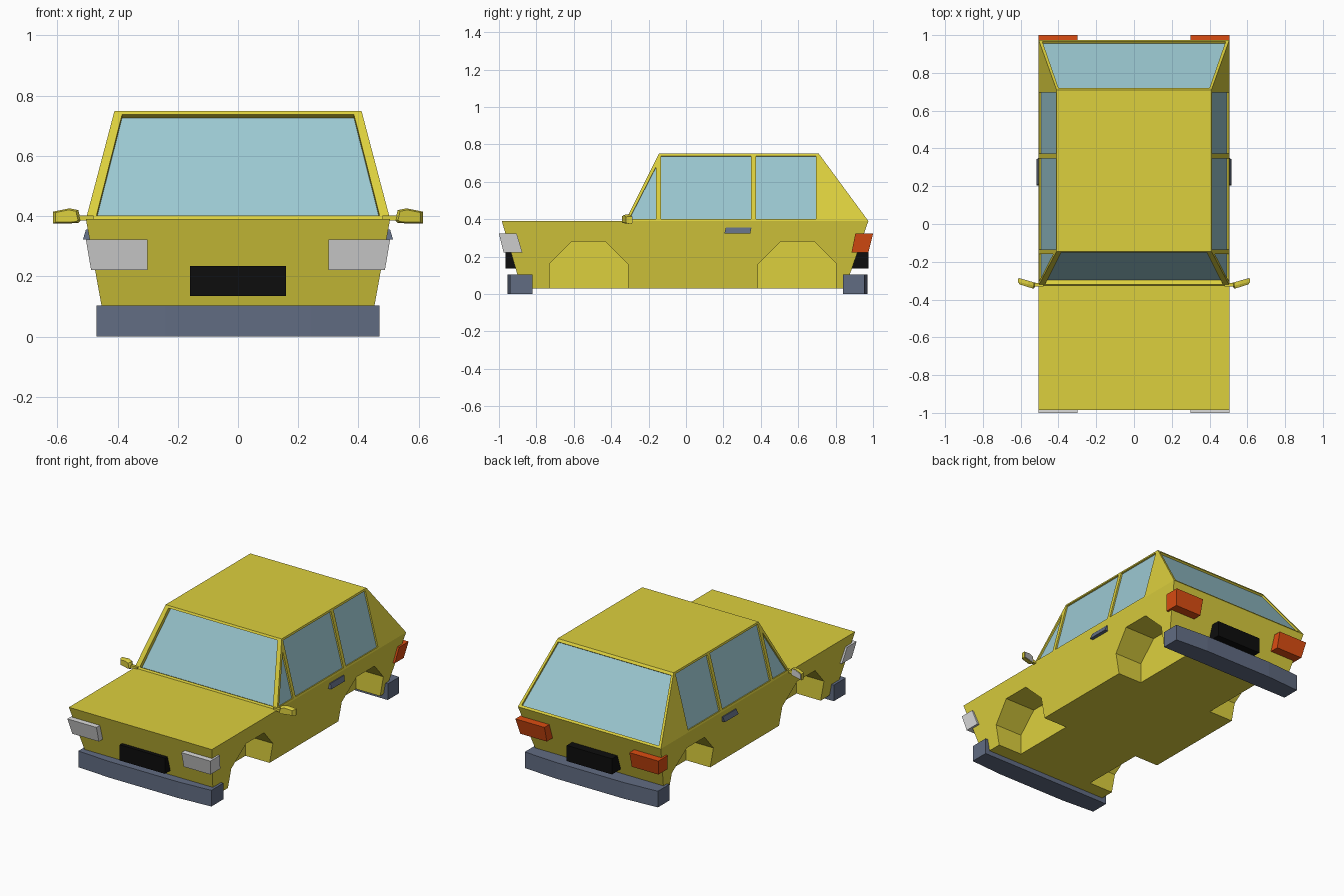
import bpy, bmesh
from mathutils import Vector

if "Cube" in bpy.data.objects:
    bpy.data.objects.remove(bpy.data.objects["Cube"])


def material(name, rgb):
    m = bpy.data.materials.new(name)
    m.diffuse_color = (*rgb, 1)
    m.use_nodes = True
    m.node_tree.nodes["Principled BSDF"].inputs["Base Color"].default_value = m.diffuse_color
    return m


YELLOW = material("yellow paint", (0.72, 0.63, 0.048))
GLASS = material("pale blue glass", (0.33, 0.58, 0.64))
SLATE = material("slate plastic", (0.12, 0.15, 0.225))
SILVER = material("silver lamp", (0.72, 0.72, 0.72))
RED = material("red lamp", (0.72, 0.075, 0.006))
BLACK = material("black", (0.004, 0.004, 0.004))


def loft(name, mat, *pairs):
    """Solids between two matching outlines; several pairs share one object."""
    bm = bmesh.new()
    for a, b in pairs:
        va = [bm.verts.new(p) for p in a]
        vb = [bm.verts.new(p) for p in b]
        n = len(va)
        bm.faces.new(va)
        bm.faces.new(vb[::-1])
        for i in range(n):
            bm.faces.new((va[i], vb[i], vb[(i + 1) % n], va[(i + 1) % n]))
    bmesh.ops.recalc_face_normals(bm, faces=bm.faces)
    me = bpy.data.meshes.new(name)
    bm.to_mesh(me)
    bm.free()
    me.materials.append(mat)
    ob = bpy.data.objects.new(name, me)
    bpy.context.collection.objects.link(ob)
    return ob


def rect(x0, x1, y0, y1, z):
    return [(x0, y0, z), (x1, y0, z), (x1, y1, z), (x0, y1, z)]


def flip(pts, s):
    return [(p[0] * s, p[1], p[2]) for p in pts]


def cut(ob, cutter):
    mod = ob.modifiers.new("cut", 'BOOLEAN')
    mod.operation = 'DIFFERENCE'
    mod.solver = 'EXACT'
    mod.object = cutter
    cutter.hide_render = True
    bpy.context.view_layer.objects.active = ob
    bpy.ops.object.modifier_apply(modifier=mod.name)
    bpy.data.objects.remove(cutter)


# lower body with four wheel arches
body = loft("body", YELLOW, (rect(-.44, .44, -.88, .85, .03),
                             rect(-.505, .505, -.985, .975, .39)))
arch = [(-.21, -.1), (-.21, .16), (-.09, .28), (.09, .28), (.21, .16), (.21, -.1)]
arches = []
for yc in (-.52, .595):
    for s in (-1, 1):
        arches.append(([(s * .27, yc + y, z) for y, z in arch],
                       [(s * .65, yc + y, z) for y, z in arch]))
cut(body, loft("arch_cutter", YELLOW, *arches))

# cabin
cabin = loft("cabin", YELLOW, (rect(-.505, .505, -.325, .975, .39),
                               rect(-.41, .41, -.145, .71, .75)))


def side_x(z):
    return .505 - .095 * (z - .39) / .36


def front_y(z):
    return -.325 + .18 * (z - .39) / .36


def rear_y(z):
    return .975 - .265 * (z - .39) / .36


# window openings: (name, outline on the cabin surface, recess depth)
windows = []
for nm, fy, top, wt, wb, d in (("windscreen", front_y, .737, .385, .47, .025),
                               ("rear_window", rear_y, .735, .40, .485, .012)):
    windows.append((nm, [(-wb, fy(.402), .402), (wb, fy(.402), .402),
                         (wt, fy(top), top), (-wt, fy(top), top)], d))
side_shapes = {
    "quarter_window": [(-.303, .402), (-.16, .402), (-.16, .68)],
    "front_door_window": [(-.135, .402), (.348, .402), (.348, .738), (-.135, .738)],
    "rear_door_window": [(.374, .402), (.695, .402), (.695, .738), (.374, .738)],
}
for nm, shape in side_shapes.items():
    for s in (-1, 1):
        windows.append((nm, [(s * side_x(z), y, z) for y, z in shape], .01))

holes = []
for nm, pts, d in windows:
    pts = [Vector(p) for p in pts]
    n = (pts[1] - pts[0]).cross(pts[2] - pts[0]).normalized()
    if n.dot(pts[0] - Vector((0, .3, .5))) < 0:
        n = -n
    holes.append(([p + n * .01 for p in pts], [p - n * (d + .004) for p in pts]))
    loft(nm, GLASS, ([p - n * d for p in pts], [p - n * (d + .006) for p in pts]))
cut(cabin, loft("window_cutter", YELLOW, *holes))

# bumpers, slightly bowed in plan
for nm, pts in (("front_bumper", [(.47, -.82), (.47, -.94), (.24, -.955),
                                  (-.24, -.955), (-.47, -.94), (-.47, -.82)]),
                ("rear_bumper", [(.47, .84), (.47, .955), (.24, .97),
                                 (-.24, .97), (-.47, .955), (-.47, .84)])):
    loft(nm, SLATE, ([(x, y, 0) for x, y in pts], [(x, y, .103) for x, y in pts]))

# number plates
loft("front_plate", BLACK, (rect(-.16, .16, -.965, -.87, .135),
                            rect(-.16, .16, -.965, -.87, .235)))
loft("rear_plate", BLACK, (rect(-.16, .16, .86, .975, .135),
                           rect(-.16, .16, .86, .975, .235)))

for s in (-1, 1):
    # wrap-around lamps
    loft("headlamp", SILVER, (flip(rect(.30, .488, -.975, -.875, .222), s),
                              flip(rect(.30, .505, -1.0, -.905, .322), s)))
    loft("tail_lamp", RED, (flip(rect(.30, .488, .885, .975, .222), s),
                            flip(rect(.30, .505, .905, 1.0, .322), s)))
    # door handle
    loft("door_handle", SLATE, (flip(rect(.47, .515, .205, .343, .322), s),
                                flip(rect(.47, .505, .213, .35, .355), s)))
    # wing mirror: housing, stalk and reflective face
    shape = [(.522, .385), (.53, .42), (.56, .426), (.615, .415), (.615, .375), (.53, .377)]
    cx, cz = .57, .4

    def ring(k, dy):
        return [(s * (cx + (x - cx) * k), -.313 + (x - cx) * .25 + dy,
                 cz + (z - cz) * k) for x, z in shape]

    loft("mirror_housing", YELLOW, (ring(.8, -.018), ring(1, -.004)),
         (ring(1, -.004), ring(1, .014)))
    loft("mirror_face", SILVER, (ring(.85, .012), ring(.85, .016)))
    loft("mirror_stalk", YELLOW, (flip(rect(.48, .54, -.332, -.312, .385), s),
                                  flip(rect(.48, .54, -.332, -.312, .402), s)))
